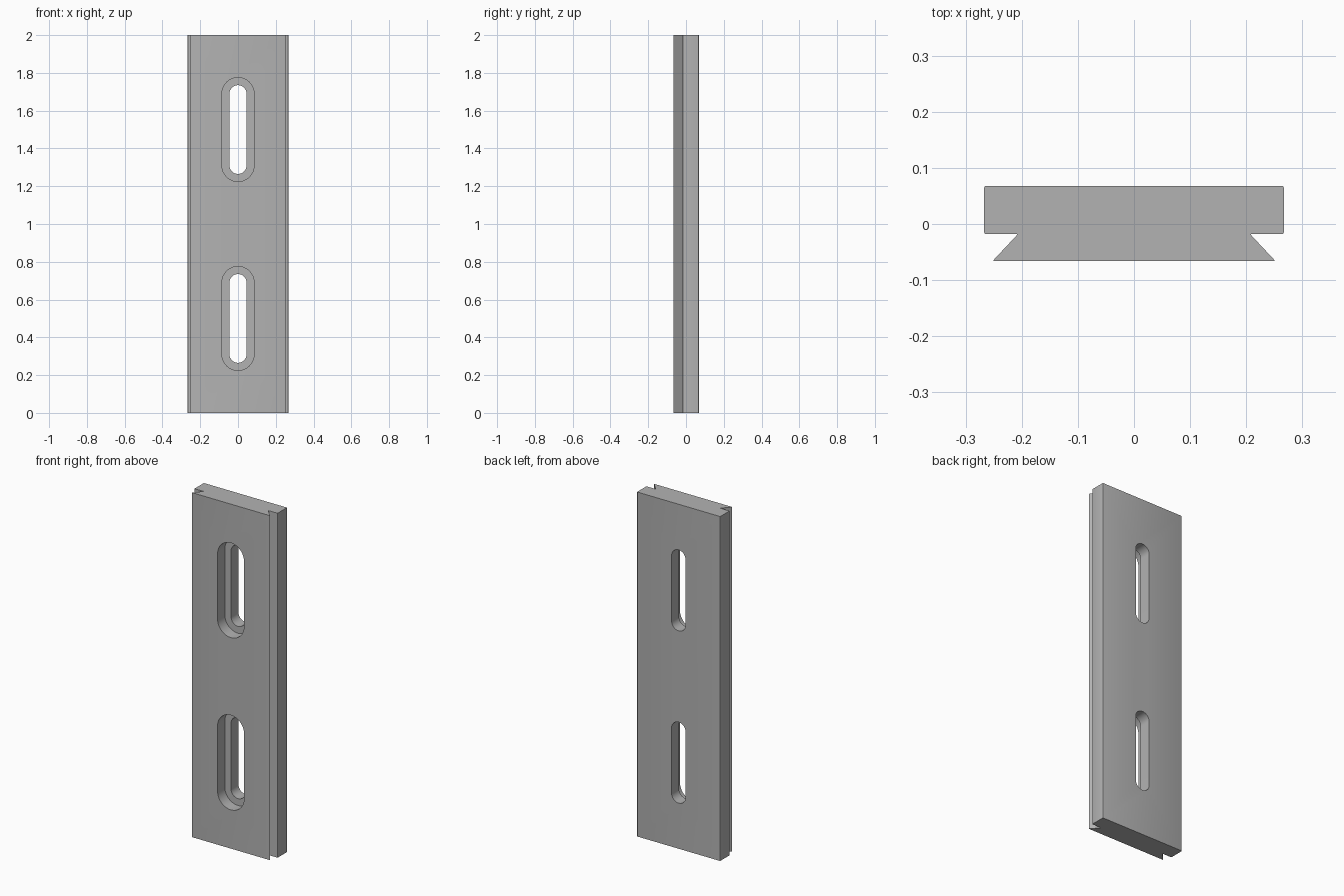
import bpy
import bmesh
import math

cube = bpy.data.objects.get("Cube")
if cube:
    bpy.data.objects.remove(cube, do_unlink=True)

HEIGHT = 2.0
FRONT, BACK = -0.066, 0.068

steel = bpy.data.materials.new("plain grey")
steel.use_nodes = True
GREY = (0.45, 0.45, 0.45, 1)
steel.diffuse_color = GREY
steel.node_tree.nodes["Principled BSDF"].inputs["Base Color"].default_value = GREY


def prism(name, outline, direction, rounding=0):
    """Extrude a closed outline, optionally rounding its corners first."""
    bm = bmesh.new()
    bm.faces.new([bm.verts.new(p) for p in outline])
    if rounding:
        bmesh.ops.bevel(bm, geom=bm.verts[:], offset=rounding, segments=3,
                        profile=0.5, affect='VERTICES')
    result = bmesh.ops.extrude_face_region(bm, geom=bm.faces[:])
    moved = [g for g in result["geom"] if isinstance(g, bmesh.types.BMVert)]
    bmesh.ops.translate(bm, verts=moved, vec=direction)
    bmesh.ops.recalc_face_normals(bm, faces=bm.faces[:])
    mesh = bpy.data.meshes.new(name)
    bm.to_mesh(mesh)
    bm.free()
    mesh.materials.append(steel)
    obj = bpy.data.objects.new(name, mesh)
    bpy.context.collection.objects.link(obj)
    return obj


def slot(name, z, radius, y0, y1, half_straight=0.19, steps=24):
    """Long round-ended cutter running front to back."""
    outline = []
    for side in (1, -1):
        for i in range(steps + 1):
            a = math.pi * i / steps
            outline.append((side * radius * math.cos(a), y0,
                            z + side * (half_straight + radius * math.sin(a))))
    return prism(name, outline, (0, y1 - y0, 0))


# Dovetail plate: half profile mirrored across x
half = [(0.252, FRONT), (0.207, -0.018), (0.267, -0.018), (0.267, BACK)]
profile = half + [(-x, y) for x, y in reversed(half)]
plate = prism("dovetail_plate", [(x, y, 0) for x, y in profile],
              (0, 0, HEIGHT), rounding=0.003)

# Two stepped slots: wide recess at the front, narrow slot right through
cutters = []
for z in (0.5, 1.5):
    cutters.append(slot("recess_cutter", z, 0.085, FRONT - 0.05, 0.0))
    cutters.append(slot("through_cutter", z, 0.045, FRONT - 0.1, BACK + 0.1))

bpy.context.view_layer.objects.active = plate
plate.select_set(True)
for cutter in cutters:
    cutter.hide_render = True
    cut = plate.modifiers.new("slot", 'BOOLEAN')
    cut.operation = 'DIFFERENCE'
    cut.solver = 'EXACT'
    cut.object = cutter
    bpy.ops.object.modifier_apply(modifier=cut.name)
for cutter in cutters:
    bpy.data.objects.remove(cutter, do_unlink=True)

bpy.ops.object.select_all(action='DESELECT')
plate.select_set(True)
bpy.ops.object.shade_smooth_by_angle(angle=math.radians(35))
